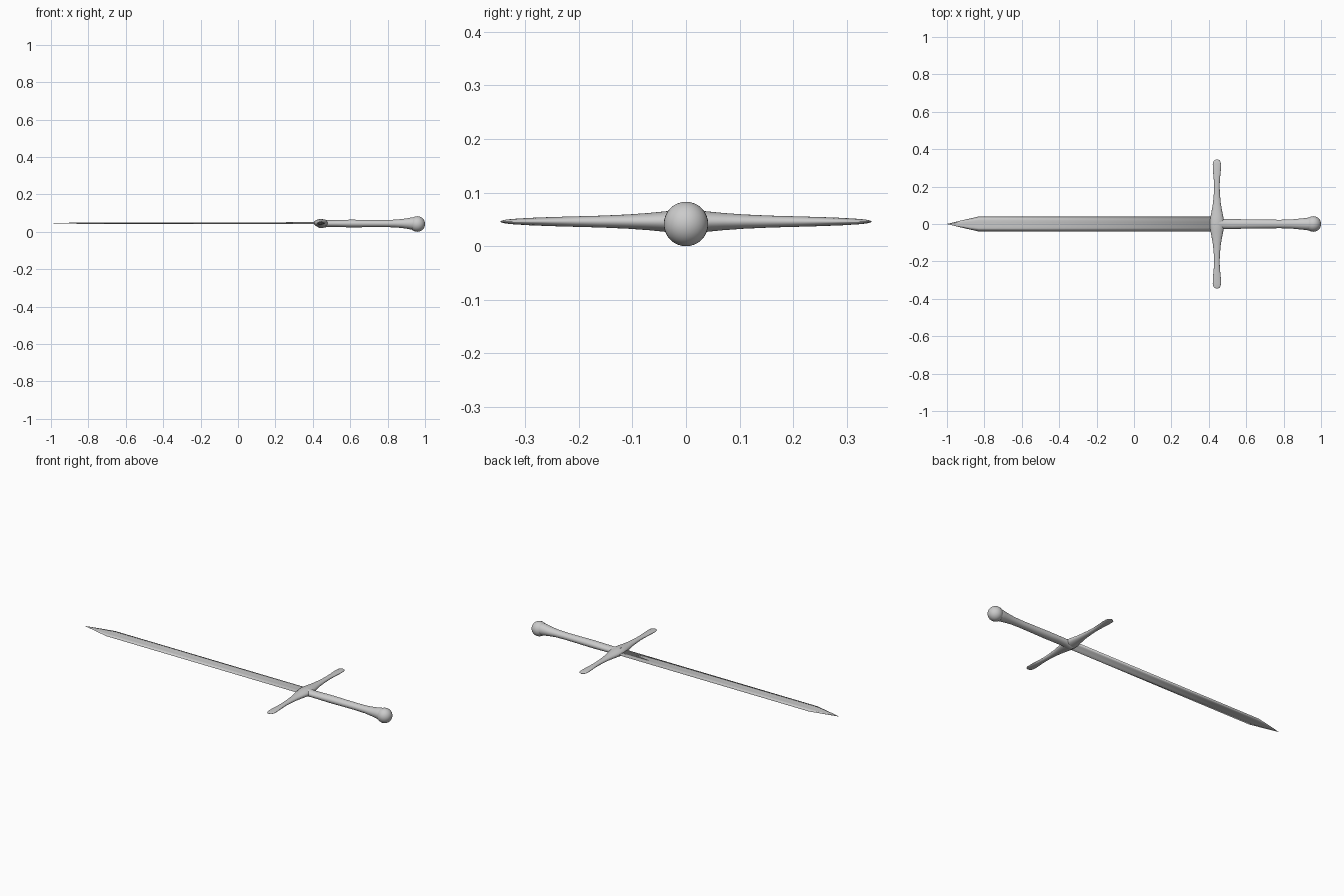
import bpy, bmesh
from math import sin, cos, tau, radians

if "Cube" in bpy.data.objects:
    bpy.data.objects.remove(bpy.data.objects["Cube"])

Z = 0.045  # height of the sword's centre line


def loft(name, rings, smooth=30):
    """Skin a list of equal-length rings of points and cap both ends."""
    bm = bmesh.new()
    rows = [[bm.verts.new(p) for p in ring] for ring in rings]
    n = len(rows[0])
    for a, b in zip(rows, rows[1:]):
        for i in range(n):
            j = (i + 1) % n
            bm.faces.new((a[i], a[j], b[j], b[i]))
    bm.faces.new(rows[0])
    bm.faces.new(rows[-1])
    bmesh.ops.remove_doubles(bm, verts=bm.verts, dist=1e-6)
    bmesh.ops.recalc_face_normals(bm, faces=bm.faces)
    mesh = bpy.data.meshes.new(name)
    bm.to_mesh(mesh)
    bm.free()
    obj = bpy.data.objects.new(name, mesh)
    bpy.context.collection.objects.link(obj)
    bpy.ops.object.select_all(action='DESELECT')
    obj.select_set(True)
    bpy.context.view_layer.objects.active = obj
    bpy.ops.object.shade_smooth_by_angle(angle=radians(smooth))
    return obj


def ellipse(n=32):
    return [(cos(tau * i / n), sin(tau * i / n)) for i in range(n)]


# Blade: softly shaded edges, ridges and a shallow central fuller
half = [(0.04, 0), (0.022, 0.005), (0.009, 0.004), (-0.009, 0.004), (-0.022, 0.005)]
section = half + [(-y, -z) for y, z in half]
stations = [(-1.0, 0.01, 0.05), (-0.91, 0.55, 0.4), (-0.83, 1, 0.8), (0.44, 1, 1)]
loft("blade", [[(x, y * w, Z + 0.001 + z * t) for y, z in section]
               for x, w, t in stations], 175)

# Crossguard: broad boss, slim arms, flattened flared ends (y, half width, half thickness)
arm = [(0.0, 0.038, 0.0215), (0.02, 0.037, 0.021), (0.04, 0.034, 0.019),
       (0.07, 0.028, 0.016), (0.11, 0.021, 0.0132), (0.16, 0.0165, 0.011),
       (0.205, 0.0145, 0.0098), (0.25, 0.0175, 0.0085), (0.29, 0.0215, 0.0070),
       (0.32, 0.022, 0.0052), (0.335, 0.0185, 0.0038), (0.342, 0.012, 0.0024),
       (0.346, 0.003, 0.001)]
guard = [(-y, a, b) for y, a, b in arm[:0:-1]] + arm
loft("crossguard", [[(0.443 + a * c, y, Z + 0.001 + b * s) for c, s in ellipse()]
                    for y, a, b in guard], 60)

# Grip: round handle flaring into a stepped collar (x, half width, half height)
handle = [(0.43, 0.029, 0.0235), (0.455, 0.028, 0.023), (0.48, 0.026, 0.018),
          (0.53, 0.026, 0.0185), (0.60, 0.025, 0.0205), (0.70, 0.0235, 0.0195),
          (0.78, 0.0225, 0.0190), (0.84, 0.024, 0.0205), (0.88, 0.028, 0.0245),
          (0.91, 0.031, 0.029), (0.928, 0.0335, 0.033), (0.937, 0.0335, 0.033),
          (0.94, 0.028, 0.028)]
loft("grip", [[(x, a * c, Z - 0.001 + b * s) for c, s in ellipse()]
              for x, a, b in handle], 40)

# Pommel
bpy.ops.mesh.primitive_uv_sphere_add(segments=32, ring_count=16, radius=0.0415,
                                     location=(0.9585, 0, 0.0415))
pommel = bpy.context.object
pommel.name = "pommel"
bpy.ops.object.shade_smooth()
